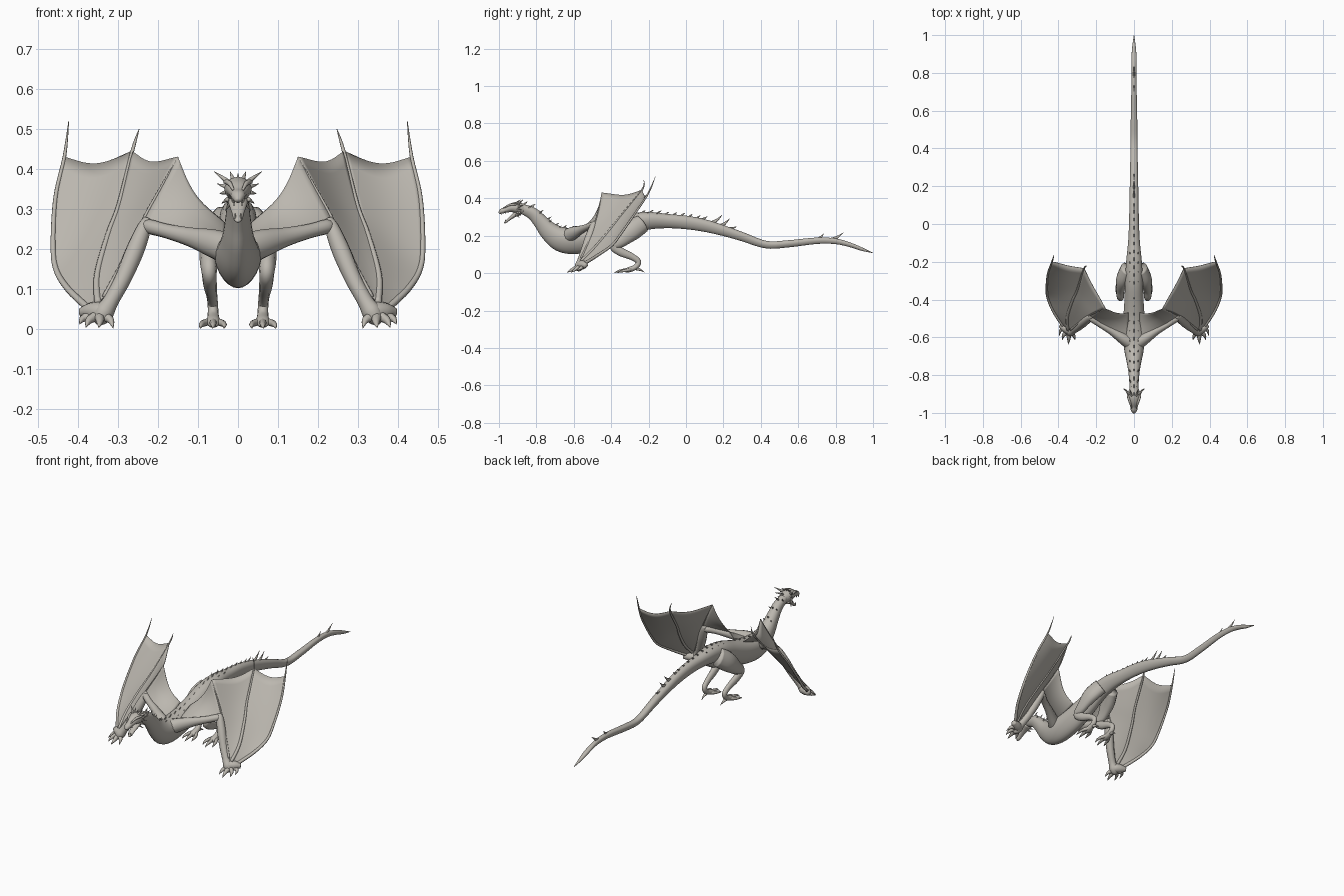
import bpy, bmesh, math
from mathutils import Vector

hide = bpy.data.materials.new("stone grey hide")
hide.diffuse_color = (0.50, 0.475, 0.43, 1)


def spline(pts, n=5):
    """Catmull-Rom resampling of tuples of any length."""
    out = []
    P = [pts[0]] + list(pts) + [pts[-1]]
    for i in range(1, len(P) - 2):
        for k in range(n):
            t = k / n
            out.append([0.5 * (2 * b + (c - a) * t + (2 * a - 5 * b + 4 * c - d) * t * t
                               + (3 * b - a - 3 * c + d) * t ** 3)
                        for a, b, c, d in zip(*P[i - 1:i + 3])])
    out.append(list(pts[-1]))
    return out


def tube(bm, pts, ref=(1, 0, 0), sides=12, n=5, egg=0.0):
    """Loft of oval rings; points are (x, y, z, side radius, up radius)."""
    pts = spline([p if len(p) == 5 else (*p, p[3]) for p in pts], n)
    C = [Vector(p[:3]) for p in pts]
    rings = []
    for i, p in enumerate(pts):
        t = (C[min(i + 1, len(C) - 1)] - C[max(i - 1, 0)]).normalized()
        side = Vector(ref)
        side = (side - t * side.dot(t)).normalized()
        up = side.cross(t)
        ring = []
        for k in range(sides):
            a = 2 * math.pi * k / sides
            s, u = math.cos(a), math.sin(a)
            ring.append(bm.verts.new(C[i] + side * s * max(p[3], .0004) * (1 + egg * u)
                                     + up * u * max(p[4], .0004)))
        rings.append(ring)
    for r, q in zip(rings, rings[1:]):
        for k in range(sides):
            bm.faces.new((r[k], r[k - 1], q[k - 1], q[k]))
    bm.faces.new(rings[0])
    bm.faces.new(rings[-1][::-1])


def spike(bm, a, b, r, lift=0.0, flat=1.0):
    """Tapered, slightly curved horn from a to b."""
    m = [(p + q) / 2 for p, q in zip(a, b)]
    ref = (1, 0, 0) if abs(b[0] - a[0]) < .7 * (Vector(b) - Vector(a)).length else (0, 1, 0)
    tube(bm, [(*a, r * flat, r), (m[0], m[1], m[2] + lift, r * .6 * flat, r * .6),
              (*b, .0005, .0005)], ref, 8, 3)


def finish(name, bm, mirror=False, thick=0.0):
    bmesh.ops.recalc_face_normals(bm, faces=bm.faces)
    me = bpy.data.meshes.new(name)
    bm.to_mesh(me)
    bm.free()
    for f in me.polygons:
        f.use_smooth = True
    ob = bpy.data.objects.new(name, me)
    bpy.context.collection.objects.link(ob)
    me.materials.append(hide)
    if thick:
        m = ob.modifiers.new("thickness", 'SOLIDIFY')
        m.thickness, m.offset = thick, 0
    if mirror:
        ob.modifiers.new("mirror", 'MIRROR')
    return ob


# neck, torso and tail: y, z, half width, half height
BODY = [(-.88, .345, .022, .026), (-.82, .318, .026, .033), (-.775, .272, .031, .040),
        (-.73, .222, .039, .052), (-.67, .182, .051, .066), (-.60, .172, .058, .070),
        (-.50, .187, .056, .068), (-.40, .222, .050, .062), (-.30, .262, .046, .055),
        (-.20, .280, .041, .047), (-.10, .278, .031, .038), (0, .271, .026, .036),
        (.10, .254, .024, .033), (.20, .227, .022, .028), (.30, .195, .020, .024),
        (.43, .152, .018, .020), (.55, .157, .017, .019), (.70, .173, .014, .017),
        (.80, .170, .012, .015), (.88, .150, .013, .012), (.94, .128, .009, .009),
        (1.0, .108, .001, .001)]
bm = bmesh.new()
tube(bm, [(0, *s) for s in BODY], sides=24, egg=.2)
finish("neck_body_tail", bm)
BACK = spline(BODY, 20)


def back(y):
    """Height of the back at y."""
    s = min(BACK, key=lambda p: abs(p[0] - y))
    return s[1] + s[3] * (1.15 if y < -.7 else 1.0)


# skull with upper jaw, brows and eyes
bm = bmesh.new()
tube(bm, [(0, -.865, .342, .022, .026), (0, -.905, .350, .034, .030), (0, -.935, .349, .030, .024),
          (0, -.965, .338, .020, .016), (0, -.985, .331, .017, .014), (0, -1.0, .320, .007, .006)], sides=18)
finish("head", bm)
bm = bmesh.new()
tube(bm, [(0, -.885, .325, .026, .016), (0, -.915, .312, .023, .013), (0, -.945, .289, .015, .008),
          (0, -.962, .275, .011, .007), (0, -.972, .268, .004, .003)], sides=14)
finish("lower_jaw", bm)
bm = bmesh.new()
tube(bm, [(.012, -.975, .348, .003), (.021, -.945, .364, .006), (.031, -.915, .368, .006),
          (.034, -.89, .366, .001)], sides=8)
finish("brow", bm, True)

# horns, cheek spikes and teeth
bm = bmesh.new()
for a, b, r in [((.022, -.900, .366), (.060, -.870, .394), .007),
                ((.028, -.895, .355), (.052, -.870, .363), .006),
                ((.030, -.900, .342), (.046, -.878, .338), .006),
                ((.025, -.905, .325), (.041, -.885, .314), .006),
                ((.020, -.910, .313), (.032, -.890, .296), .005),
                ((.012, -.910, .373), (.020, -.880, .394), .006),
                ((.010, -.988, .322), (.010, -.989, .307), .003),
                ((.015, -.965, .328), (.014, -.966, .315), .003),
                ((.007, -.964, .275), (.007, -.968, .290), .003)]:
    spike(bm, a, b, r)
finish("horns_and_teeth", bm, True)

# row of spines down the neck and back, big spines on the tail
bm = bmesh.new()
for i in range(24):
    y = -.91 + i * .042
    z = .378 if y < -.87 else back(y)
    spike(bm, (0, y, z - .008), (0, y + .022, z + .011), .007, .002, .6)
for y, ty, tz in [(.07, .115, .305), (.135, .195, .312), (.18, .235, .292), (.22, .272, .250),
                  (.70, .738, .212), (.775, .842, .217)]:
    spike(bm, (0, y, back(y) - .012), (0, ty, tz), .012, -.005, .5)
finish("back_spines", bm)
bm = bmesh.new()
for i in range(14):
    y = -.84 + i * .052
    z = back(y) - .008
    spike(bm, (.017, y, z - .008), (.024, y + .018, z + .010), .005)
finish("side_spines", bm, True)

# hind legs
bm = bmesh.new()
tube(bm, [(.035, -.235, .265, .035, .05), (.060, -.29, .225, .034, .052), (.072, -.345, .175, .024, .036),
          (.072, -.385, .142, .019, .024), (.070, -.345, .112, .017, .023), (.066, -.29, .088, .014, .018),
          (.063, -.255, .062, .013, .015), (.062, -.268, .034, .014, .014), (.062, -.305, .018, .018, .014),
          (.062, -.325, .013, .012, .009)])
for x, y in [(.034, -.345), (.062, -.362), (.092, -.345)]:
    m = (x * .75 + .0155, y + .03)
    tube(bm, [(.062, -.285, .022, .010), (*m, .015, .009), (x, y, .010, .006),
              (x * 1.03, y - .022, .001, .0005)], sides=8, n=3)
spike(bm, (.062, -.265, .022), (.058, -.222, .004), .009, .004)
finish("hind_leg", bm, True)

# wing arm: upper arm, forearm
bm = bmesh.new()
tube(bm, [(.01, -.635, .195, .040, .040), (.06, -.605, .213, .036, .030), (.12, -.565, .230, .024, .021),
          (.18, -.53, .245, .018, .017), (.222, -.50, .256, .018, .019), (.24, -.488, .258, .008, .008)],
     ref=(0, 0, 1))
finish("upper_arm", bm, True)
bm = bmesh.new()
tube(bm, [(.226, -.487, .275, .010), (.235, -.495, .253, .018), (.258, -.515, .195, .023),
          (.288, -.54, .125, .021), (.318, -.56, .070, .020), (.335, -.568, .042, .025),
          (.345, -.575, .022, .018), (.348, -.58, .012, .006)])
finish("forearm", bm, True)

# clawed wing hand
bm = bmesh.new()
tube(bm, [(.315, -.575, .040, .008), (.335, -.565, .042, .024), (.365, -.55, .044, .023),
          (.392, -.535, .042, .012)], ref=(0, 0, 1))
for a, b in [((.32, -.59, .024), (.312, -.615, .002)), ((.345, -.605, .020), (.348, -.638, .003)),
             ((.372, -.588, .022), (.380, -.615, .004)), ((.385, -.56, .028), (.396, -.592, .012))]:
    tube(bm, [(.348, -.565, .036, .014), (*a, .010), (*b, .0005)], ref=(0, 0, 1), sides=8, n=4)
finish("wing_hand", bm, True)

# wing fingers; the last point of the outer two lies beyond the membrane
F1 = [(.372, -.545, .050), (.425, -.465, .100), (.455, -.395, .150), (.462, -.345, .215),
      (.456, -.265, .330), (.434, -.200, .430), (.423, -.162, .520)]
F2 = [(.350, -.560, .065), (.352, -.490, .135), (.325, -.405, .235), (.298, -.345, .310),
      (.264, -.235, .445), (.247, -.225, .500)]
F3 = [(.335, -.560, .080), (.287, -.520, .170), (.236, -.485, .275), (.195, -.465, .350), (.150, -.450, .430)]
for name, F, r in [("outer_finger", F1, .009), ("middle_finger", F2, .009), ("inner_finger", F3, .006)]:
    bm = bmesh.new()
    k = len(F) - 1
    tube(bm, [(*p, r * (1 - .6 * i / k) if i < k else .0008) for i, p in enumerate(F)], sides=8)
    finish(name, bm, True)


def membrane(name, A, B, scallop, sag, n=14):
    """Skin stretched between two finger lines with a scalloped trailing edge."""
    A, B = spline(A, 12), spline(B, 12)

    def at(L, u):
        x = u * (len(L) - 1)
        i = min(int(x), len(L) - 2)
        return Vector(L[i]).lerp(Vector(L[i + 1]), x - i)
    bm = bmesh.new()
    G = []
    for i in range(n + 1):
        row = []
        for j in range(n + 1):
            v, w = j / n, math.sin(math.pi * j / n)
            u = i / n * (1 - scallop * w)
            row.append(bm.verts.new(at(A, u).lerp(at(B, u), v) + Vector(sag) * w * u))
        G.append(row)
    for i in range(n):
        for j in range(n):
            bm.faces.new((G[i][j], G[i + 1][j], G[i + 1][j + 1], G[i][j + 1]))
    finish(name, bm, True, .003)


membrane("outer_membrane", F1[:-1], F2[:-1], .05, (0, .012, -.006))
membrane("middle_membrane", F2[:-1], F3, .05, (0, .015, -.005))
membrane("inner_membrane", F3[2:], [(.03, -.62, .215), (.03, -.54, .235), (.03, -.47, .262)],
         .16, (0, 0, -.012))
